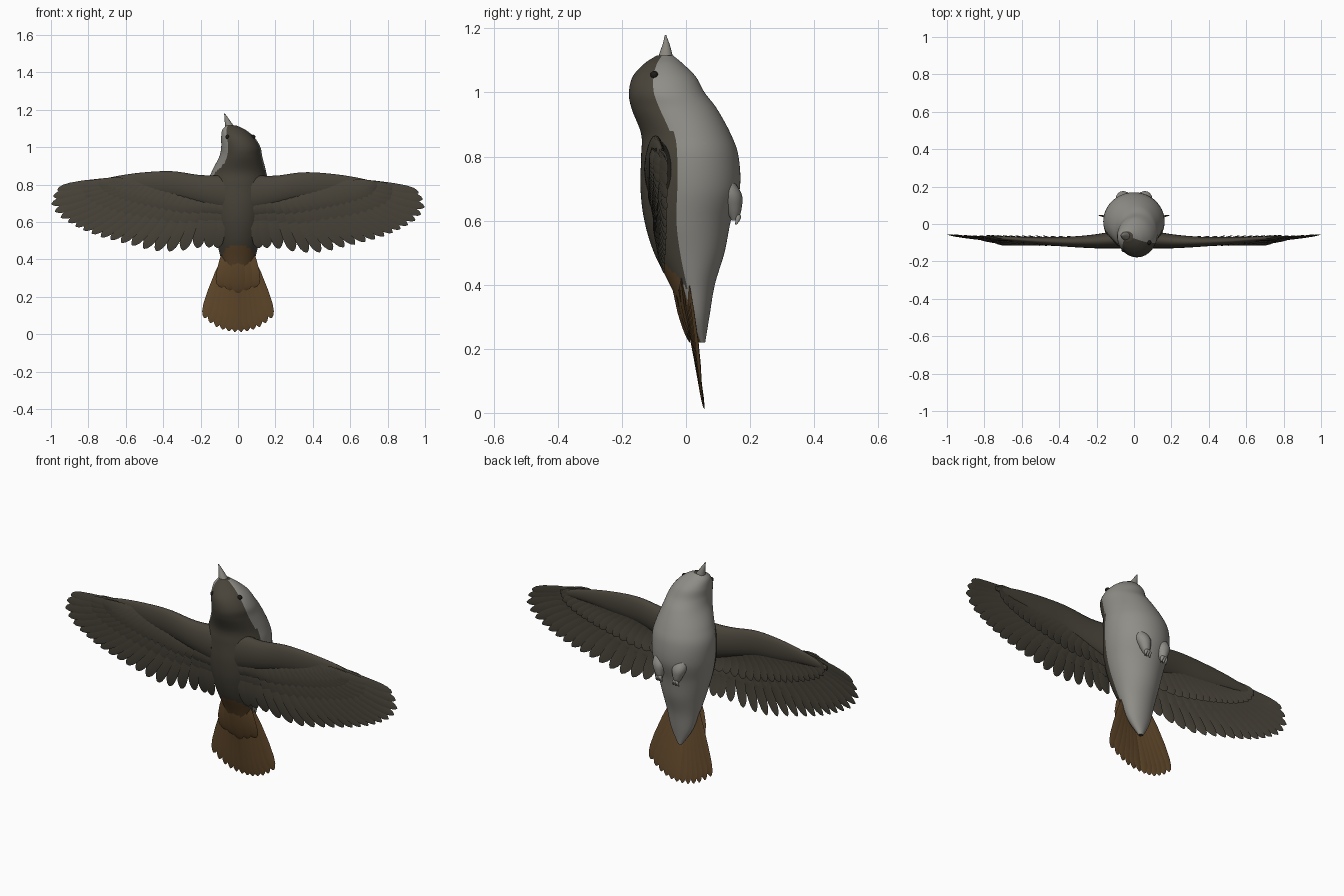
import bpy, bmesh, math
from mathutils import Vector

if "Cube" in bpy.data.objects:
    bpy.data.objects.remove(bpy.data.objects["Cube"])


def material(name, rgb):
    m = bpy.data.materials.new(name)
    m.use_nodes = True
    m.diffuse_color = (*rgb, 1)
    bsdf = m.node_tree.nodes["Principled BSDF"]
    bsdf.inputs["Base Color"].default_value = (*rgb, 1)
    bsdf.inputs["Roughness"].default_value = 0.8
    return m


OLIVE = material("dark olive plumage", (0.065, 0.057, 0.042))
GREY = material("pale grey plumage", (0.28, 0.27, 0.245))
RUFOUS = material("rufous tail", (0.125, 0.068, 0.025))
HORN = material("horn beak", (0.25, 0.24, 0.21))
EYE = material("black eye", (0.012, 0.011, 0.01))


def finish(name, bm, mats, angle=50):
    bmesh.ops.recalc_face_normals(bm, faces=bm.faces)
    mesh = bpy.data.meshes.new(name)
    bm.to_mesh(mesh)
    bm.free()
    for m in mats:
        mesh.materials.append(m)
    ob = bpy.data.objects.new(name, mesh)
    bpy.context.collection.objects.link(ob)
    bpy.ops.object.select_all(action="DESELECT")
    ob.select_set(True)
    bpy.context.view_layer.objects.active = ob
    bpy.ops.object.shade_smooth_by_angle(angle=math.radians(angle))
    return ob


def spline(rows, t):
    """Catmull-Rom sample of equal-length rows, t from 0 to 1."""
    s = t * (len(rows) - 1)
    i = min(int(s), len(rows) - 2)
    f = s - i
    p = [rows[max(0, min(len(rows) - 1, i + k))] for k in (-1, 0, 1, 2)]
    return [0.5 * (2 * b + (c - a) * f + (2 * a - 5 * b + 4 * c - d) * f * f
                   + (3 * b - a - 3 * c + d) * f ** 3) for a, b, c, d in zip(*p)]


def loft(name, rows, mats, axis="z", steps=24, segs=24, rule=None):
    """Closed tube of ellipses; a row is centre x, y, z and two radii."""
    bm = bmesh.new()
    rings = []
    for i in range(steps + 1):
        x, y, z, ru, rv = spline(rows, i / steps)
        ring = []
        for j in range(segs):
            a = math.tau * j / segs
            u, v = ru * math.sin(a), -rv * math.cos(a)
            off = (u, v, 0) if axis == "z" else (0, v, u)
            ring.append(bm.verts.new(Vector((x, y, z)) + Vector(off)))
        rings.append(ring)
    for lo, hi in zip(rings, rings[1:]):
        for j in range(segs):
            k = (j + 1) % segs
            f = bm.faces.new((lo[j], lo[k], hi[k], hi[j]))
            if rule:
                a = (360 * (j + 0.5) / segs + 180) % 360 - 180
                f.material_index = rule(f.calc_center_median().z, a)
    bm.faces.new(rings[0])
    bm.faces.new(rings[-1])
    return finish(name, bm, mats)


FEATHER = [(0, .5), (.3, .85), (.6, 1), (.8, .95), (.91, .75), (.97, .45), (1, .1)]


def feather(bm, base, tip, width, bow=0.0, tilt=0.0, thick=0.005):
    """Thin lens-shaped blade with a central ridge and a rounded tip."""
    base, tip = Vector(base), Vector(tip)
    d = (tip - base).normalized()
    side = d.cross(Vector((0, 1, 0))).normalized() + Vector((0, tilt, 0))
    ridge = Vector((0, thick, 0))
    rings = []
    for t, w in FEATHER:
        c = base.lerp(tip, t) - Vector((0, bow * math.sin(math.pi * t), 0))
        s = side * width * w / 2
        rings.append([bm.verts.new(p) for p in (c - s, c - ridge * w, c + s, c + ridge * w)])
    for lo, hi in zip(rings, rings[1:]):
        for j in range(4):
            k = (j + 1) % 4
            bm.faces.new((lo[j], lo[k], hi[k], hi[j]))
    bm.faces.new(rings[0])
    bm.faces.new(rings[-1])


# Body and head in one skin: dark back, pale belly, rufous rump
body = [(0, .05, .22, .012, .01), (0, .035, .3, .06, .038), (0, .02, .4, .09, .07),
        (0, .01, .5, .115, .11), (0, .005, .6, .14, .135), (0, .013, .7, .16, .155),
        (0, .012, .8, .163, .152), (.005, 0, .87, .145, .14), (.015, -.037, .95, .115, .133),
        (.015, -.06, 1.0, .105, .118), (0, -.068, 1.05, .09, .098),
        (-.02, -.07, 1.09, .065, .06), (-.035, -.066, 1.115, .03, .026)]


def plumage(z, a):
    head = max(0, min(1, (z - .82) / .1))
    off = abs(a - 16 * head)
    if z < .48 - .06 * (off / 60) ** 2:
        return 2 if off < 65 else 1
    return 0 if off < 76 - 22 * head else 1


loft("body", body, [OLIVE, GREY, RUFOUS], steps=96, segs=72, rule=plumage)

# Beak
loft("beak", [(-.035, -.064, 1.09, .032, .028), (-.05, -.063, 1.125, .02, .019),
              (-.06, -.062, 1.15, .012, .011), (-.072, -.064, 1.18, .002, .002)],
     [HORN], steps=12, segs=16)

# Eyes
for name, a in (("left_eye", 70), ("right_eye", -40)):
    a = math.radians(a)
    bm = bmesh.new()
    bmesh.ops.create_uvsphere(bm, u_segments=16, v_segments=10, radius=.012)
    bmesh.ops.translate(bm, verts=bm.verts,
                        vec=(.086 * math.sin(a), -.068 - .092 * math.cos(a), 1.055))
    finish(name, bm, [EYE])

# Wings: a thick arm, long flight feathers and covert rows on both faces
arm = [(.07, -.08, .75, .1, .05), (.2, -.092, .768, .08, .038), (.35, -.095, .796, .07, .027),
       (.5, -.09, .8, .058, .02), (.65, -.08, .8, .035, .013), (.8, -.068, .785, .012, .005)]
tips = [(.11, .46), (.2, .46), (.33, .44), (.45, .44), (.56, .465), (.66, .49), (.75, .515),
        (.83, .545), (.9, .58), (.965, .625), (.998, .69), (.965, .757)]
COUNT = 20
for side, sx in (("left", 1), ("right", -1)):
    def place(x, y, z):
        # The right wing is held a touch higher
        return Vector((sx * x, y, z + (.016 * x if sx < 0 else 0)))

    rows = [(*place(x, y, z), h, v) for x, y, z, h, v in arm]
    loft(side + "_wing_arm", rows, [OLIVE], axis="x", steps=30, segs=20)
    flight, coverts = bmesh.new(), bmesh.new()
    for i in range(COUNT):
        s = i / (COUNT - 1)
        tx, tz = spline(tips, s)
        base = place(.1 + .52 * s ** .9, -.085, .74 + .075 * math.sin(s * math.pi / 2))
        tip = place(tx, -.072 + .016 * s, tz)
        feather(flight, base, tip, .072 - .014 * s, .022 * (1 - .5 * s), sx * .14)
        for reach, lift, width in ((.62, -.011, .07), (.4, -.02, .068), (.5, .012, .07)):
            end = base.lerp(tip, reach) + Vector((0, lift, 0))
            feather(coverts, base + Vector((0, lift * .8, 0)), end,
                    width * (1 - .3 * s), .014, sx * .14)
    finish(side + "_flight_feathers", flight, [OLIVE], 35)
    finish(side + "_covert_feathers", coverts, [OLIVE], 35)

# Tail fan, with shorter coverts over its root
tail = bmesh.new()
N = 12
for i in range(N):
    k = 2 * i / (N - 1) - 1
    feather(tail, (.065 * k, -.025 + .03 * abs(k), .42),
            (.18 * k, .058 - .012 * abs(k), .012 + .075 * abs(k) ** 2.2),
            .062, -.004, .12 * (1 if k > 0 else -1), .006)
for k in (-1, -.5, 0, .5, 1):
    feather(tail, (.06 * k, -.045 + .03 * abs(k), .45), (.09 * k, .012, .22 + .03 * abs(k)),
            .075, .008, 0, .008)
finish("tail_feathers", tail, [RUFOUS], 35)

# Tucked legs and toes
for side, sx in (("left", 1), ("right", -1)):
    loft(side + "_thigh", [(.065 * sx, .1, .76, .02, .02), (.06 * sx, .135, .69, .038, .036),
                           (.055 * sx, .148, .64, .027, .026), (.05 * sx, .152, .6, .01, .01)],
         [GREY], steps=14, segs=16)
    for j in (-1, 0, 1):
        loft(side + "_toe", [(.05 * sx, .152, .63, .01, .01), (.05 * sx + .01 * j, .163, .61, .009, .009),
                             (.05 * sx + .016 * j, .156, .588, .003, .003)],
             [GREY], steps=8, segs=10)
